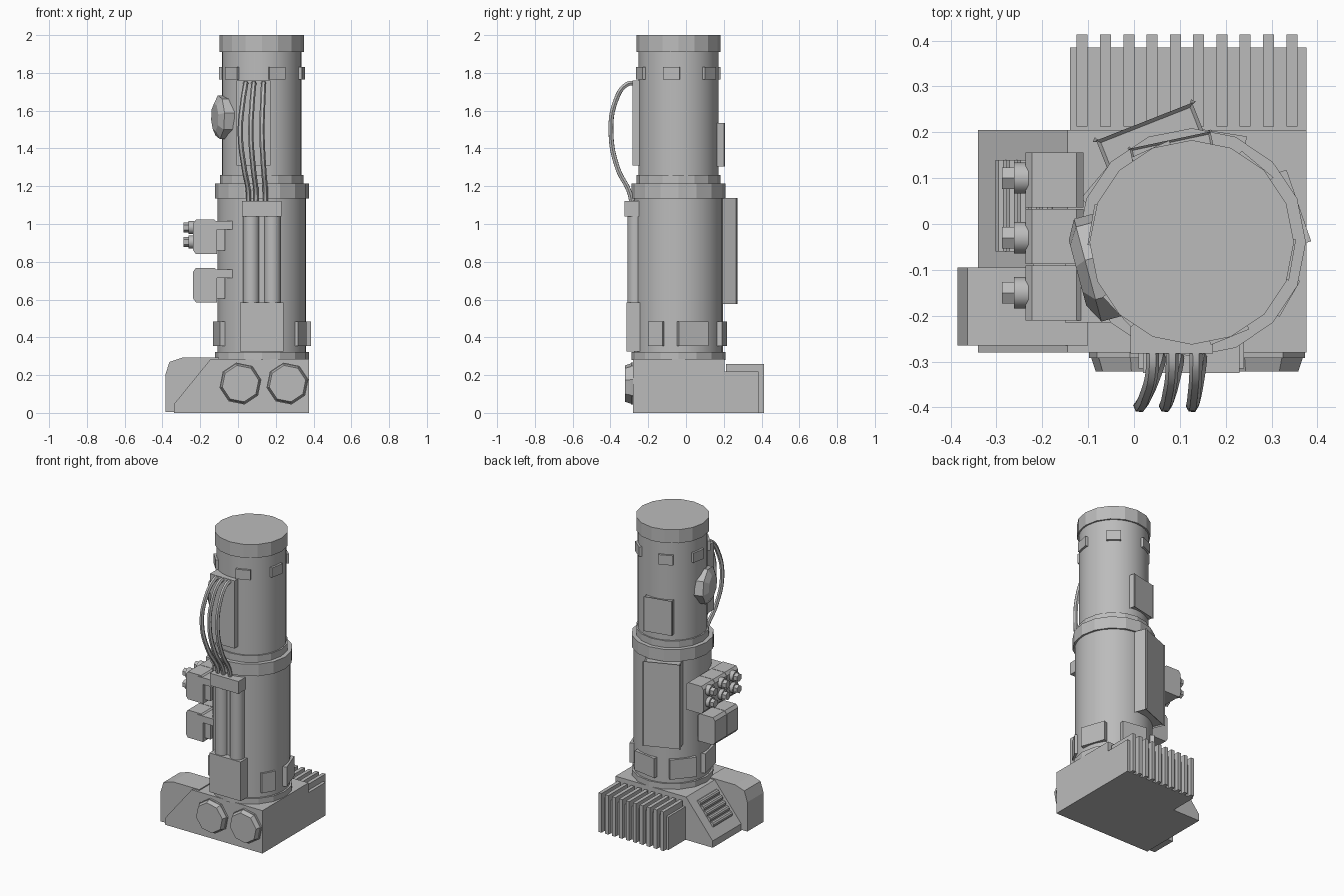
import bpy, bmesh, math
from mathutils import Vector, Matrix

if "Cube" in bpy.data.objects:
    bpy.data.objects.remove(bpy.data.objects["Cube"], do_unlink=True)

GREY = (0.5, 0.5, 0.5, 1)
grey = bpy.data.materials.new("plain_grey")
grey.use_nodes = True
grey.diffuse_color = GREY
grey.node_tree.nodes["Principled BSDF"].inputs["Base Color"].default_value = GREY

AXIS = Vector((0.126, -0.04, 0))   # centre line of the tower


def finish(name, bm, smooth=False):
    bmesh.ops.recalc_face_normals(bm, faces=bm.faces[:])
    mesh = bpy.data.meshes.new(name)
    bm.to_mesh(mesh)
    bm.free()
    mesh.materials.append(grey)
    ob = bpy.data.objects.new(name, mesh)
    bpy.context.collection.objects.link(ob)
    if smooth:
        bpy.ops.object.select_all(action='DESELECT')
        ob.select_set(True)
        bpy.context.view_layer.objects.active = ob
        bpy.ops.object.shade_smooth_by_angle(angle=math.radians(30))
    return ob


def box(name, x, y, z, matrix=Matrix(), bevel=0):
    bm = bmesh.new()
    bmesh.ops.create_cube(bm, size=1)
    for v in bm.verts:
        v.co = matrix @ Vector([(lo + hi) / 2 + c * (hi - lo)
                                for c, (lo, hi) in zip(v.co, (x, y, z))])
    if bevel:
        bmesh.ops.bevel(bm, geom=bm.edges[:], offset=bevel, segments=1, affect='EDGES')
    return finish(name, bm)


def plate(name, angle, inner, outer, width, z, bevel=0):
    """Flat block on the tower side, facing outward at an angle from +x."""
    turn = Matrix.Translation(AXIS) @ Matrix.Rotation(math.radians(angle), 4, 'Z')
    return box(name, (inner, outer), (-width / 2, width / 2), z, turn, bevel)


def rod(name, start, end, r1, r2=None, sides=16, spin=0, smooth=False):
    start, end = Vector(start), Vector(end)
    axis = end - start
    bm = bmesh.new()
    bmesh.ops.create_cone(bm, cap_ends=True, segments=sides, radius1=r1,
                          radius2=r1 if r2 is None else r2, depth=axis.length)
    bm.transform(Matrix.Translation((start + end) / 2)
                 @ axis.to_track_quat('Z', 'Y').to_matrix().to_4x4()
                 @ Matrix.Rotation(math.radians(spin), 4, 'Z'))
    return finish(name, bm, smooth)


def prism(name, outline, y0, y1):
    """Extrude an x-z outline along y."""
    bm = bmesh.new()
    face = bm.faces.new([bm.verts.new((x, y0, z)) for x, z in outline])
    new = bmesh.ops.extrude_face_region(bm, geom=[face])["geom"]
    bmesh.ops.translate(bm, vec=(0, y1 - y0, 0),
                        verts=[v for v in new if isinstance(v, bmesh.types.BMVert)])
    return finish(name, bm)


def drum(name, z0, z1, r, smooth=False):
    return rod(name, AXIS + Vector((0, 0, z0)), AXIS + Vector((0, 0, z1)), r,
               sides=32 if smooth else 16, smooth=smooth)


# Base with sloped side, and the fender beside it
prism("base", [(-0.34, 0), (0.376, 0), (0.376, 0.285), (-0.145, 0.285), (-0.34, 0.045)],
      -0.28, 0.205)
prism("base_fender", [(-0.385, 0.005), (-0.385, 0.2), (-0.363, 0.27), (-0.295, 0.292),
                      (-0.1, 0.292), (-0.1, 0.005)], -0.265, -0.095)

# Louvre on the slope
for i in range(5):
    x = -0.285 + i * 0.024
    z = 0.045 + (x + 0.34) * 1.23
    rod(f"louvre_slat_{i}", (x, -0.06, z), (x, 0.14, z), 0.018, sides=10, smooth=True)

# Octagonal ports on the front
for i, x in enumerate((0.013, 0.262)):
    rod(f"port_flange_{i}", (x, -0.27, 0.155), (x, -0.292, 0.155), 0.113, sides=8, spin=11)
    rod(f"port_cap_{i}", (x, -0.29, 0.155), (x, -0.322, 0.155), 0.109, 0.098, sides=8, spin=11)

# Heat sink
box("heat_sink_core", (-0.14, 0.376), (0.2, 0.385), (0, 0.22))
for i in range(10):
    x = -0.125 + i * 0.0508
    box(f"heat_sink_fin_{i}", (x, x + 0.024), (0.213, 0.413), (0, 0.26))

# Tower drums
drum("base_collar", 0.28, 0.322, 0.249)
drum("lower_drum", 0.31, 1.14, 0.235, True)
drum("middle_ring", 1.135, 1.215, 0.249)
drum("upper_collar", 1.21, 1.26, 0.222)
drum("upper_drum", 1.25, 1.92, 0.211, True)
drum("top_cap", 1.91, 2.0, 0.223)

# Small plates around the tower
for i, a in enumerate((-68, -10, 50, 114, 170, 223)):
    plate(f"upper_tab_{i}", a, 0.18, 0.223, 0.09, (1.765, 1.83))
for i, (a, w) in enumerate(((-30, 0.09), (19, 0.165), (81, 0.165), (140, 0.165), (193, 0.165))):
    plate(f"lower_tab_{i}", a, 0.19, 0.247, w, (0.355, 0.485))

# Back panels
plate("lower_back_panel", 111.5, 0.18, 0.283, 0.225, (0.585, 1.13), 0.008)
plate("upper_back_panel", 102, 0.17, 0.228, 0.18, (1.31, 1.53), 0.005)

# Octagonal gauge on the side
out = Vector((math.cos(math.radians(195)), math.sin(math.radians(195)), 0))
hub = AXIS + Vector((0, 0, 1.565))
rod("gauge_body", hub + out * 0.18, hub + out * 0.235, 0.118, sides=8, spin=11)
rod("gauge_face", hub + out * 0.235, hub + out * 0.258, 0.118, 0.075, sides=8, spin=11)

# Front conduit
box("hose_plate", (-0.008, 0.172), (-0.283, -0.2), (1.31, 1.76))
box("conduit_head", (0.02, 0.23), (-0.325, -0.22), (1.04, 1.122))
box("conduit_foot", (0.01, 0.24), (-0.315, -0.2), (0.325, 0.585))
for i, x in enumerate((0.07, 0.182)):
    rod(f"conduit_pipe_{i}", (x, -0.266, 0.57), (x, -0.266, 1.05), 0.044, smooth=True)

# Hoses bulging forward from plate to conduit
for i, (top, mid, low) in enumerate(((0.04, 0.012, 0.055), (0.083, 0.068, 0.095),
                                     (0.135, 0.127, 0.145))):
    curve = bpy.data.curves.new("hose_path", 'CURVE')
    curve.dimensions = '3D'
    curve.bevel_depth = 0.014
    curve.bevel_resolution = 1
    curve.resolution_u = 6
    curve.use_fill_caps = True
    points = ((top, -0.26, 1.748), (top, -0.315, 1.738), ((top + mid) / 2, -0.373, 1.65),
              (mid, -0.397, 1.48), ((mid + low) / 2, -0.36, 1.29), (low, -0.3, 1.17),
              (low, -0.285, 1.1))
    spline = curve.splines.new('BEZIER')
    spline.bezier_points.add(len(points) - 1)
    for bp, co in zip(spline.bezier_points, points):
        bp.co = co
        bp.handle_left_type = bp.handle_right_type = 'AUTO'
    temp = bpy.data.objects.new("hose_path", curve)
    bpy.context.collection.objects.link(temp)
    bpy.context.view_layer.update()
    mesh = bpy.data.meshes.new_from_object(temp.evaluated_get(bpy.context.evaluated_depsgraph_get()))
    bpy.data.objects.remove(temp, do_unlink=True)
    bm = bmesh.new()
    bm.from_mesh(mesh)
    finish(f"hose_{i}", bm, True)

# Side blocks with chamfered outer edges, and their brackets
for row, z, count in (("upper", 0.84, 3), ("lower", 0.585, 2)):
    for i in range(count):
        y = -0.21 + i * 0.123
        prism(f"{row}_block_{i}", [(-0.237, z + 0.02), (-0.222, z), (-0.11, z), (-0.11, z + 0.17),
                                   (-0.125, z + 0.183), (-0.222, z + 0.183), (-0.237, z + 0.163)],
              y, y + 0.12)
    box(f"{row}_bracket", (-0.15, -0.015), (-0.215, -0.085), (z + 0.13, z + 0.175))
    box(f"{row}_block_spine", (-0.22, -0.07), (-0.19, 0.02), (z + 0.02, z + 0.16))

# Hexagonal bolts on the upper blocks
for i, y in enumerate((-0.15, -0.03, 0.1)):
    for j, z in enumerate((0.905, 0.982)):
        rod(f"bolt_flange_{i}_{j}", (-0.23, y, z), (-0.262, y, z), 0.034, smooth=True)
        rod(f"bolt_head_{i}_{j}", (-0.26, y, z), (-0.288, y, z), 0.027, sides=6)
